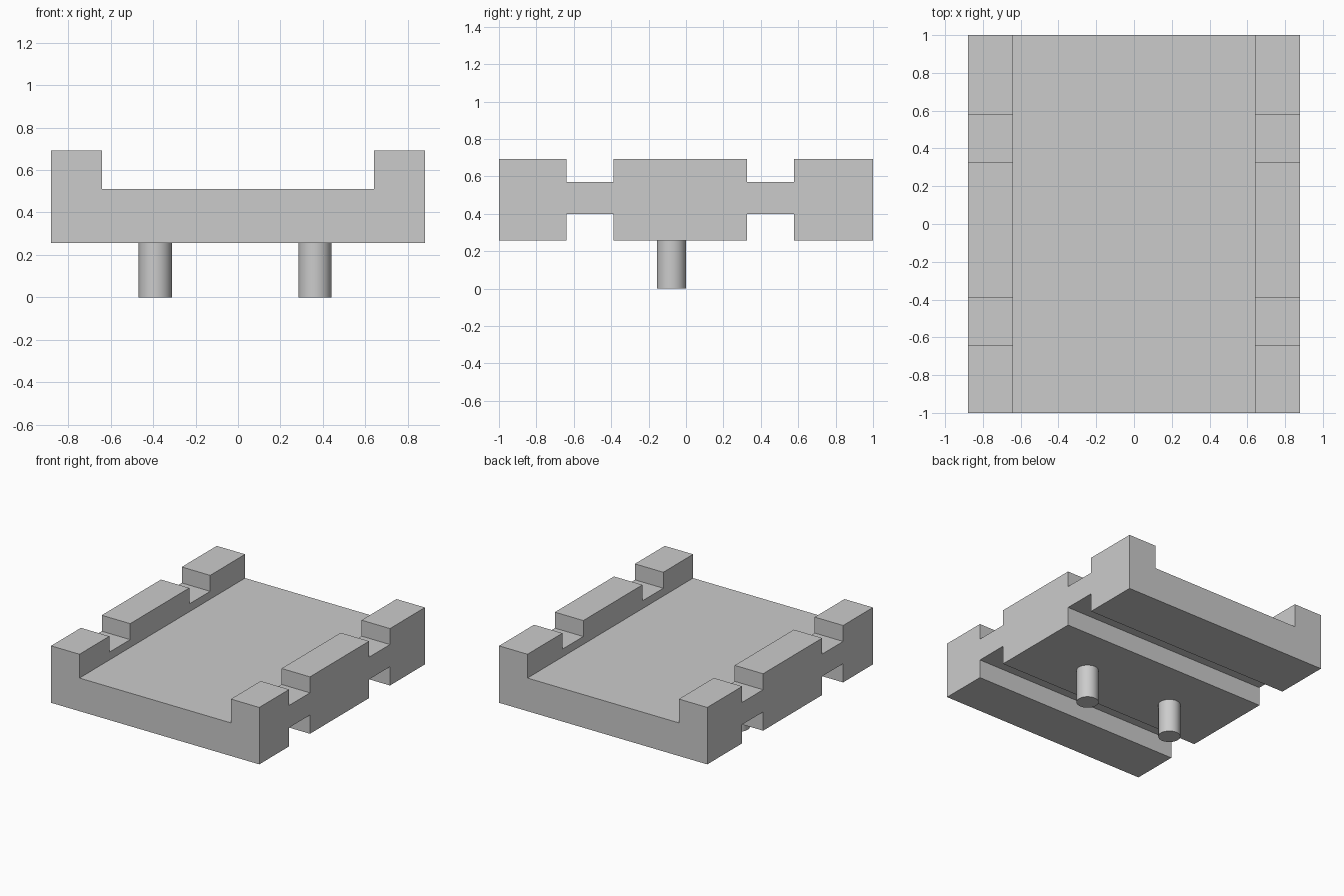
import bpy
import bmesh

cube = bpy.data.objects.get("Cube")
if cube:
    bpy.data.objects.remove(cube, do_unlink=True)

grey = bpy.data.materials.new("plain_grey")
grey.use_nodes = True
COLOR = (0.6, 0.6, 0.6, 1)
grey.diffuse_color = COLOR
grey.node_tree.nodes["Principled BSDF"].inputs["Base Color"].default_value = COLOR

# Main dimensions
HALF_W, HALF_L, RAIL_IN = 0.88, 1.0, 0.64
BOTTOM, FLOOR, TOP = 0.257, 0.51, 0.692
NOTCH_LOW, NOTCH_HIGH = 0.40, 0.57
NOTCHES = [(-0.64, -0.388), (0.326, 0.578)]
PIN_R, PIN_Y = 0.078, -0.078


def add_object(name, bm):
    bmesh.ops.recalc_face_normals(bm, faces=bm.faces)
    mesh = bpy.data.meshes.new(name)
    bm.to_mesh(mesh)
    bm.free()
    mesh.materials.append(grey)
    obj = bpy.data.objects.new(name, mesh)
    bpy.context.collection.objects.link(obj)
    return obj


def add_box(name, x, y, z):
    bm = bmesh.new()
    bmesh.ops.create_cube(bm, size=1)
    for v in bm.verts:
        v.co = [r[0] if c < 0 else r[1] for c, r in zip(v.co, (x, y, z))]
    return add_object(name, bm)


# Tray: U-shaped section extruded front to back
half = [(HALF_W, BOTTOM), (HALF_W, TOP), (RAIL_IN, TOP), (RAIL_IN, FLOOR)]
section = half + [(-x, z) for x, z in reversed(half)]
bm = bmesh.new()
face = bm.faces.new([bm.verts.new((x, -HALF_L, z)) for x, z in section])
ext = bmesh.ops.extrude_face_region(bm, geom=[face])
moved = [g for g in ext["geom"] if isinstance(g, bmesh.types.BMVert)]
bmesh.ops.translate(bm, verts=moved, vec=(0, 2 * HALF_L, 0))
tray = add_object("tray", bm)

# Cross grooves below and matching notches in the rails above
cutters = []
for y in NOTCHES:
    cutters.append(add_box("groove_cutter", (-1, 1), y, (0, NOTCH_LOW)))
    cutters.append(add_box("notch_cutter", (-1, 1), y, (NOTCH_HIGH, 1)))
for cutter in cutters:
    cutter.hide_render = True
    mod = tray.modifiers.new("cut", 'BOOLEAN')
    mod.operation, mod.solver, mod.object = 'DIFFERENCE', 'EXACT', cutter
bpy.context.view_layer.update()
cut_mesh = bpy.data.meshes.new_from_object(
    tray.evaluated_get(bpy.context.evaluated_depsgraph_get()))
tray.modifiers.clear()
tray.data = cut_mesh
for cutter in cutters:
    bpy.data.objects.remove(cutter, do_unlink=True)

# Two round pins under the middle block
for name, x in (("right_pin", -0.39), ("left_pin", 0.362)):
    bpy.ops.mesh.primitive_cylinder_add(
        vertices=48, radius=PIN_R, depth=BOTTOM, location=(x, PIN_Y, BOTTOM / 2))
    pin = bpy.context.object
    pin.name = name
    pin.data.materials.append(grey)
    bpy.ops.object.shade_smooth_by_angle()
